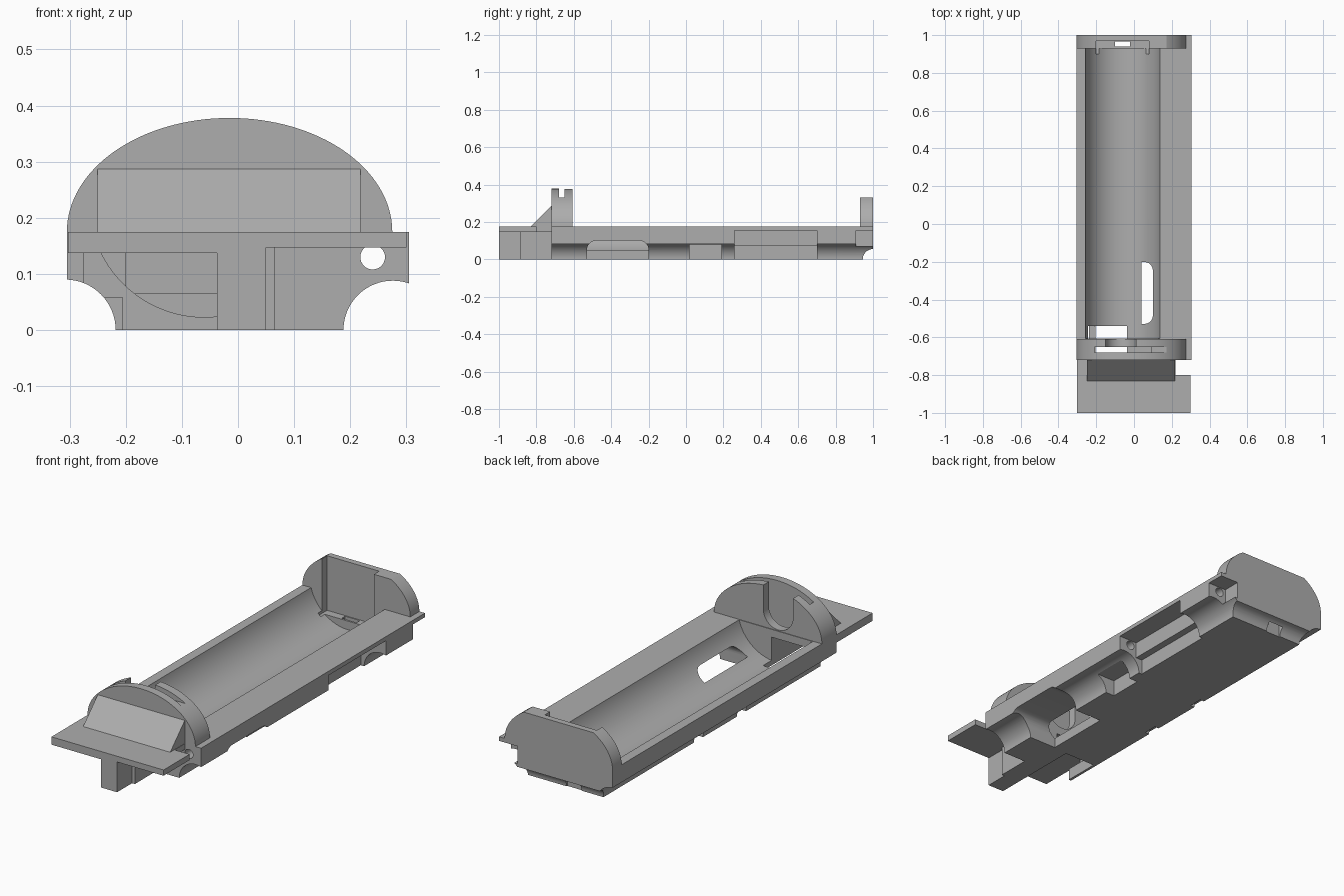
import bpy, bmesh, math
from mathutils import Vector

if "Cube" in bpy.data.objects:
    bpy.data.objects.remove(bpy.data.objects["Cube"], do_unlink=True)

GREY = (0.42, 0.42, 0.42, 1)
mat = bpy.data.materials.new("plain_grey")
mat.use_nodes = True
mat.diffuse_color = GREY
mat.node_tree.nodes["Principled BSDF"].inputs["Base Color"].default_value = GREY


def prism(name, points, axis, start, end):
    """Extrude a closed 2D outline along x, y or z."""
    place = {"x": lambda a, b, d: (d, a, b),
             "y": lambda a, b, d: (a, d, b),
             "z": lambda a, b, d: (a, b, d)}[axis]
    bm = bmesh.new()
    face = bm.faces.new([bm.verts.new(place(a, b, start)) for a, b in points])
    grown = bmesh.ops.extrude_face_region(bm, geom=[face])
    moved = [v for v in grown["geom"] if isinstance(v, bmesh.types.BMVert)]
    bmesh.ops.translate(bm, verts=moved, vec=Vector(place(0, 0, end - start)))
    bmesh.ops.recalc_face_normals(bm, faces=bm.faces)
    mesh = bpy.data.meshes.new(name)
    bm.to_mesh(mesh)
    bm.free()
    mesh.materials.append(mat)
    ob = bpy.data.objects.new(name, mesh)
    bpy.context.collection.objects.link(ob)
    return ob


def box(name, x, y, z):
    return prism(name, [(x[0], y[0]), (x[1], y[0]), (x[1], y[1]), (x[0], y[1])], "z", *z)


def arc(cx, cz, rx, rz, a0, a1, n):
    return [(cx + rx * math.cos(math.radians(a0 + (a1 - a0) * i / n)),
             cz + rz * math.sin(math.radians(a0 + (a1 - a0) * i / n))) for i in range(n + 1)]


def circle(cx, cz, r, n=64):
    return arc(cx, cz, r, r, 0, 360, n)[:-1]


def carve(ob, cutters):
    """Subtract each cutter in turn, then drop it."""
    bpy.context.view_layer.objects.active = ob
    for c in cutters:
        c.hide_render = True
        m = ob.modifiers.new("cut", "BOOLEAN")
        m.operation, m.solver, m.object = "DIFFERENCE", "EXACT", c
        bpy.ops.object.modifier_apply(modifier=m.name)
        bpy.data.objects.remove(c, do_unlink=True)


def contact_gap():
    return box("gap_cutter", (-0.21, 0.09), (-0.68, -0.65), (0.12, 0.5))


def end_recess():
    return box("recess_cutter", (-0.2, 0.08), (0.9, 0.97), (0.065, 0.5))


# Tray with trough, lower edge grooves and side pockets
tray = box("tray", (-0.305, 0.305), (-0.72, 1), (0, 0.175))
slot = [(-0.53, -0.1), (-0.2, -0.1)] + arc(-0.25, 0.05, 0.05, 0.05, 0, 90, 8) \
    + arc(-0.48, 0.05, 0.05, 0.05, 90, 180, 8)
cuts = [
    prism("trough_cutter", circle(-0.06, 0.228, 0.205, 128), "y", -0.605, 0.93),
    prism("left_groove", circle(0.276, 0, 0.088), "y", -1.1, 1.1),
    prism("right_groove", circle(-0.308, 0, 0.09), "y", -1.1, 1.1),
    prism("end_round", circle(1, 0, 0.055, 48), "x", -0.5, 0.5),
    prism("wire_hole", circle(0.24, 0.13, 0.022, 32), "y", -1.1, 1.1),
    prism("side_slot", slot, "x", 0.04, 0.5),
    box("short_pocket", (0.14, 0.5), (0.02, 0.19), (-0.1, 0.08)),
    box("long_pocket", (0.205, 0.5), (0.26, 0.7), (-0.1, 0.155)),
    box("long_pocket_low", (0.17, 0.5), (0.26, 0.7), (-0.1, 0.075)),
    box("end_pocket", (0.205, 0.5), (0.91, 1.1), (0.07, 0.155)),
    box("front_opening", (-0.205, -0.037), (-0.8, -0.54), (-0.1, 0.137)),
    box("front_opening_wide", (-0.275, -0.037), (-0.8, -0.54), (0.058, 0.137)),
    contact_gap(),
    end_recess(),
    box("end_slit", (-0.1, -0.02), (0.94, 0.965), (-0.1, 0.3)),
]
for y in (-0.15, 0.18):
    cuts.append(box("edge_notch", (-0.25, -0.195), (y, y + 0.07), (-0.1, 0.03)))
carve(tray, cuts)

# Front deck with a side notch, thicker on the right half
deck = prism("front_deck", [(-0.303, -1), (0.3, -1), (0.3, -0.8), (0.22, -0.8),
                            (0.22, -0.72), (-0.303, -0.72)], "z", 0.147, 0.175)
pad = box("deck_underside_pad", (-0.303, -0.037), (-1, -0.72), (0.137, 0.147))

# Posts below the deck
front_post = box("front_post", (-0.037, 0.05), (-1, -0.885), (0, 0.147))
rear_post = box("rear_post", (-0.037, 0.065), (-0.885, -0.72), (0, 0.147))

# Domed double bulkhead
dome = arc(-0.015, 0.175, 0.29, 0.203, 0, 180, 64)
bulkhead = prism("bulkhead", dome, "y", -0.72, -0.608)
u_slot = [(0.01, 0.5), (-0.15, 0.5)] + arc(-0.07, 0.26, 0.08, 0.08, 180, 360, 24)
carve(bulkhead, [
    contact_gap(),
    box("upper_gap", (-0.5, 0.5), (-0.68, -0.65), (0.33, 0.5)),
    prism("u_slot", u_slot, "y", -0.66, -0.5),
])

# Sloped brace in front of the bulkhead
brace = prism("sloped_brace", [(-0.832, 0.175), (-0.715, 0.175), (-0.715, 0.292)],
              "x", -0.25, 0.218)

# Back end wall, the same dome with a flat top
end_wall = prism("end_wall", dome, "y", 0.93, 1)
carve(end_wall, [
    box("top_trim", (-0.5, 0.5), (0.8, 1.2), (0.33, 0.6)),
    end_recess(),
])

# Smooth the curves, keep the edges sharp
for ob in (tray, bulkhead, end_wall):
    bpy.ops.object.select_all(action="DESELECT")
    ob.select_set(True)
    bpy.context.view_layer.objects.active = ob
    bpy.ops.object.shade_smooth_by_angle(angle=math.radians(25))
